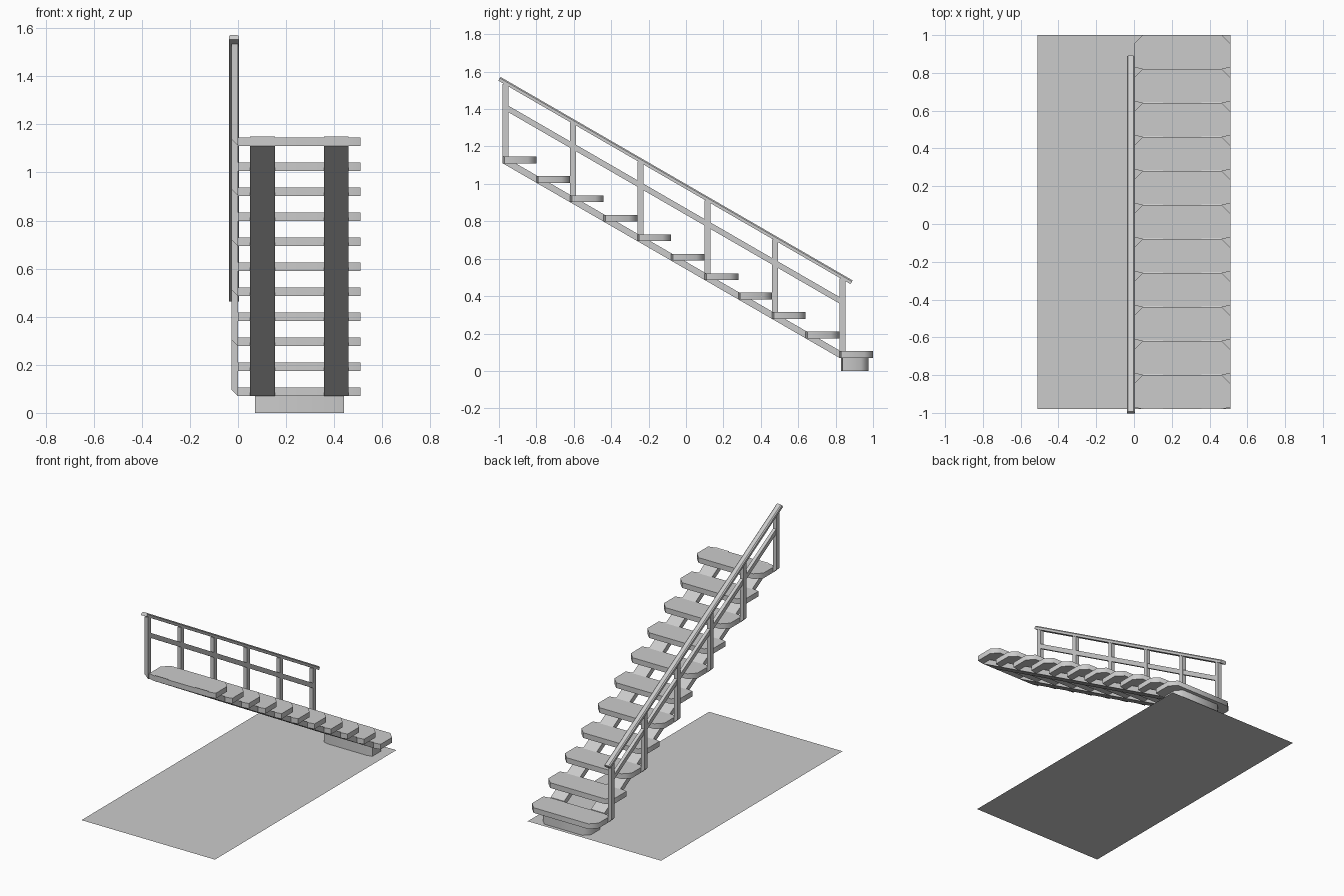
import bpy, bmesh, math
from mathutils import Vector

if "Cube" in bpy.data.objects:
    bpy.data.objects.remove(bpy.data.objects["Cube"])

RUN, RISE, STEPS = 0.18, 0.104, 11
SLOPE = RISE / RUN


def prism(name, points, offset):
    """Extrude a closed outline by an offset vector."""
    bm = bmesh.new()
    face = bm.faces.new([bm.verts.new(p) for p in points])
    if Vector(offset).length > 0:
        geo = bmesh.ops.extrude_face_region(bm, geom=[face])["geom"]
        bmesh.ops.translate(bm, vec=offset,
                            verts=[v for v in geo if isinstance(v, bmesh.types.BMVert)])
        bmesh.ops.recalc_face_normals(bm, faces=bm.faces)
    mesh = bpy.data.meshes.new(name)
    bm.to_mesh(mesh)
    bm.free()
    obj = bpy.data.objects.new(name, mesh)
    bpy.context.collection.objects.link(obj)
    return obj


def smooth(obj):
    bpy.ops.object.select_all(action='DESELECT')
    obj.select_set(True)
    bpy.context.view_layer.objects.active = obj
    bpy.ops.object.shade_smooth_by_angle(angle=math.radians(50))


def slab(name, x0, x1, y0, y1, z0, z1, cut):
    """Tread-shaped slab: clipped nosing corners, slightly tapered rear."""
    c = cut
    pts = [(x0 + c, y0, z0), (x1 - c, y0, z0), (x1, y0 + c * .2, z0), (x1, y1 - c, z0),
           (x1 - c, y1, z0), (x0 + c, y1, z0), (x0, y1 - c, z0), (x0, y0 + c * .2, z0)]
    smooth(prism(name, pts, (0, 0, z1 - z0)))


def sloped_bar(name, x0, x1, y0, y1, z0, thick):
    """Bar following the stair pitch with plumb-cut ends; z0 is its underside at y0."""
    z1 = z0 - (y1 - y0) * SLOPE
    prism(name, [(x0, y0, z0), (x0, y1, z1), (x0, y1, z1 + thick), (x0, y0, z0 + thick)],
          (x1 - x0, 0, 0))


# Floor panel
prism("floor_panel", [(-.51, -.98, 0), (.51, -.98, 0), (.51, 1, 0), (-.51, 1, 0)], (0, 0, 0))

# Bottom plinth and treads
slab("base_block", .07, .44, .83, .975, 0, .07, .04)
for i in range(STEPS):
    y, z = 1 - RUN * i, .07 + RISE * i
    slab(f"tread_{i + 1}", 0, .51, y - RUN, y, z, z + .036, .046)

# Pair of stringers below the treads
for side, x in (("left", .05), ("right", .357)):
    sloped_bar(f"stringer_{side}", x, x + .103, -.98, .82, 1.11, .04)

# Posts with clipped feet, one on every second tread
for k in range(6):
    y, z = .82 - 2 * RUN * k, .07 + 2 * RISE * k
    prof = [(0, y, z), (0, y, z + .425), (-.027, y, z + .425), (-.027, y, z + .027)]
    prism(f"post_{k + 1}", prof, (0, .032, 0))

# Middle rail
sloped_bar("middle_rail", -.025, -.002, -.965, .835, 1.392, .035)

# Handrail: clipped top corners, ends square to the pitch
d = Vector((0, 1, -SLOPE)).normalized()
up = Vector((0, -d.z, d.y))
start = Vector((0, -.992, 1.572))
section = [(-.038, -.023), (.004, -.023), (.004, -.007), (-.003, 0), (-.031, 0), (-.038, -.007)]
prism("handrail", [start + Vector((x, 0, 0)) + up * h for x, h in section],
      d * (1.883 / d.y))
